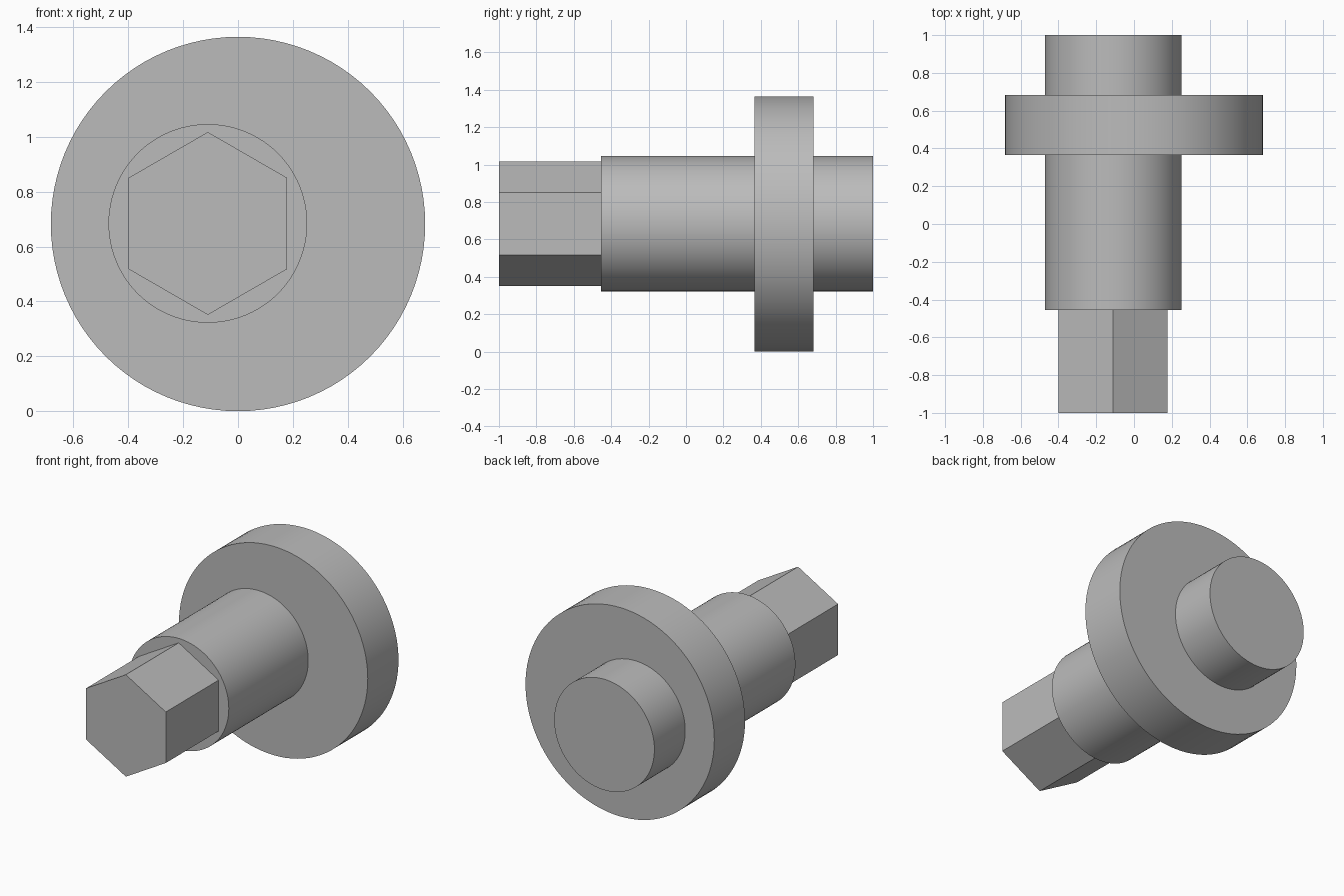
import bpy
import bmesh
import math
from mathutils import Matrix, Vector

cube = bpy.data.objects.get("Cube")
if cube:
    bpy.data.objects.remove(cube, do_unlink=True)

# Single plain grey metal
GREY = (0.5, 0.5, 0.5, 1.0)
metal = bpy.data.materials.new("plain grey")
metal.use_nodes = True
metal.diffuse_color = GREY
metal.node_tree.nodes["Principled BSDF"].inputs["Base Color"].default_value = GREY


def bar(name, sides, radius, x, z, y_front, y_back, smooth=True):
    """Prism or cylinder lying along y, with one corner pointing up."""
    bm = bmesh.new()
    bmesh.ops.create_cone(bm, cap_ends=True, segments=sides, radius1=radius,
                          radius2=radius, depth=y_back - y_front,
                          matrix=Matrix.Rotation(math.pi / 2, 4, 'X'))
    bmesh.ops.recalc_face_normals(bm, faces=bm.faces)
    mesh = bpy.data.meshes.new(name)
    bm.to_mesh(mesh)
    bm.free()
    mesh.materials.append(metal)
    obj = bpy.data.objects.new(name, mesh)
    obj.location = Vector((x, (y_front + y_back) / 2, z))
    bpy.context.collection.objects.link(obj)
    if smooth:
        bpy.ops.object.select_all(action='DESELECT')
        obj.select_set(True)
        bpy.context.view_layer.objects.active = obj
        bpy.ops.object.shade_smooth_by_angle(angle=math.radians(30))
    return obj


AXIS_X, AXIS_Z = -0.11, 0.684

# Off-centre disc, with the shaft on either side of it
bar("eccentric_disc", 96, 0.682, 0, 0.682, 0.365, 0.682)
bar("front_shaft", 96, 0.362, AXIS_X, AXIS_Z, -0.455, 0.365)
bar("rear_shaft", 96, 0.362, AXIS_X, AXIS_Z, 0.682, 1.0)

# Hexagonal drive end
bar("hex_drive", 6, 0.333, AXIS_X, AXIS_Z, -1.0, -0.455, smooth=False)
